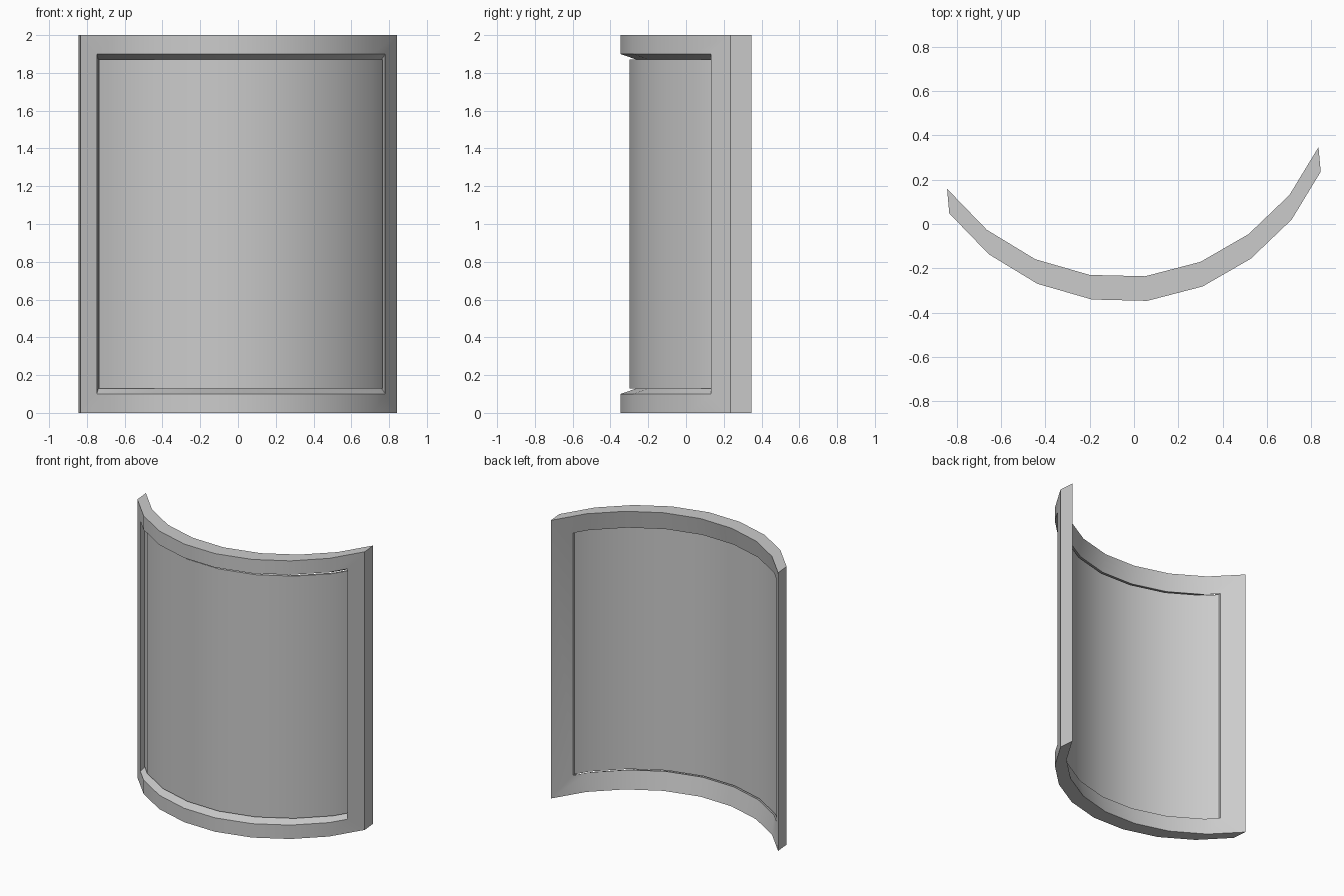
import bpy
import bmesh
from mathutils import Vector

cube = bpy.data.objects.get("Cube")
if cube:
    bpy.data.objects.remove(cube, do_unlink=True)

# Plain grey finish
grey = bpy.data.materials.new("plain_grey")
grey.use_nodes = True
colour = (0.6, 0.6, 0.6, 1)
grey.diffuse_color = colour
grey.node_tree.nodes["Principled BSDF"].inputs["Base Color"].default_value = colour

# Curved front profile, swept straight back by DEPTH
PROFILE = [Vector(p) for p in (
    (-0.834, 0.048), (-0.655, -0.137), (-0.436, -0.27), (-0.19, -0.341),
    (0.06, -0.347), (0.31, -0.282), (0.527, -0.157), (0.712, 0.02), (0.843, 0.236))]
DEPTH = Vector((-0.01, 0.111))
HEIGHT = 2.0


def ring(bm, side, margin, depth):
    """Closed loop: along the bottom, back along the top.
    side = share of the end segments cut off, depth = 0 front to 1 back."""
    path = PROFILE[:]
    path[0] = PROFILE[0].lerp(PROFILE[1], side)
    path[-1] = PROFILE[-1].lerp(PROFILE[-2], side)
    path = [p + DEPTH * depth for p in path]
    low = [bm.verts.new((p.x, p.y, margin)) for p in path]
    high = [bm.verts.new((p.x, p.y, HEIGHT - margin)) for p in path]
    return low + high[::-1]


def bridge(bm, a, b):
    n = len(a)
    for i in range(n):
        j = (i + 1) % n
        bm.faces.new((a[i], a[j], b[j], b[i]))


def sheet(bm, loop):
    n = len(loop)
    for i in range(n // 2 - 1):
        bm.faces.new((loop[i], loop[i + 1], loop[n - 2 - i], loop[n - 1 - i]))


def finish(bm, name):
    bmesh.ops.recalc_face_normals(bm, faces=bm.faces)
    mesh = bpy.data.meshes.new(name)
    bm.to_mesh(mesh)
    bm.free()
    mesh.materials.append(grey)
    obj = bpy.data.objects.new(name, mesh)
    bpy.context.collection.objects.link(obj)
    bpy.ops.object.select_all(action='DESELECT')
    obj.select_set(True)
    bpy.context.view_layer.objects.active = obj
    bpy.ops.object.shade_smooth_by_angle(angle=0.52)


# Frame: outer rim whose front bevel and sloping back meet at the opening
bm = bmesh.new()
sections = [(0, 0, 0), (0.485, 0.1, 0), (0.57, 0.129, 0.75), (0, 0, 1)]
rings = [ring(bm, *s) for s in sections]
for k, loop in enumerate(rings):
    bridge(bm, loop, rings[(k + 1) % len(rings)])
finish(bm, "frame")

# Panel: thin curved slab set inside the opening
bm = bmesh.new()
front = ring(bm, 0.57, 0.129, 0.42)
back = ring(bm, 0.57, 0.129, 0.6)
sheet(bm, front)
sheet(bm, back)
bridge(bm, front, back)
finish(bm, "panel")
